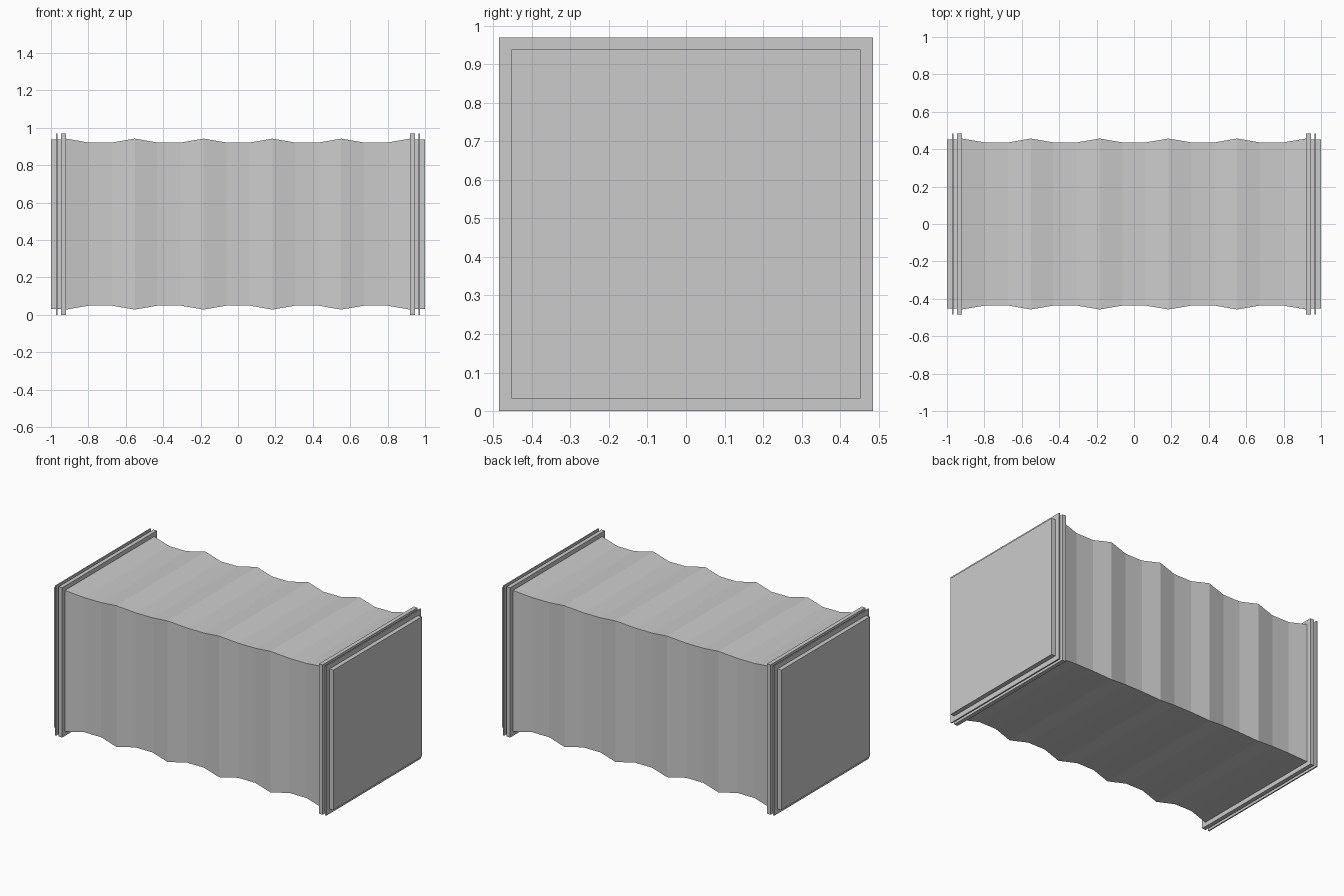
import bpy, bmesh

if "Cube" in bpy.data.objects:
    bpy.data.objects.remove(bpy.data.objects["Cube"])

CZ = 0.485  # height of the duct axis


def square_loft(name, sections):
    """Closed flat-faced square tube along x from (x, half_size) sections."""
    bm = bmesh.new()
    rings = [[bm.verts.new((x, sy * h, CZ + sz * h))
              for sy, sz in ((-1, -1), (1, -1), (1, 1), (-1, 1))]
             for x, h in sections]
    for a, b in zip(rings, rings[1:]):
        for i in range(4):
            j = (i + 1) % 4
            bm.faces.new((a[i], a[j], b[j], b[i]))
    bm.faces.new(rings[0])
    bm.faces.new(rings[-1])
    bmesh.ops.recalc_face_normals(bm, faces=bm.faces)
    mesh = bpy.data.meshes.new(name)
    bm.to_mesh(mesh)
    bm.free()
    obj = bpy.data.objects.new(name, mesh)
    bpy.context.collection.objects.link(obj)
    return obj


# Pleated fabric sleeve: five folds, each slope / flat valley / slope
folds, end, peak, valley = 5, 0.92, 0.457, 0.436
steps = folds * 3
square_loft("bellows_sleeve",
            [(-end + 2 * end * i / steps, peak if i % 3 == 0 else valley)
             for i in range(steps + 1)])

# Matching end fittings on both sides
for side, s in (("left", -1), ("right", 1)):
    # collar that carries the flanges and closes the end
    square_loft(side + "_end_collar", [(s * 0.925, 0.453), (s * 1.0, 0.453)])
    # thick clamping flange next to the sleeve
    square_loft(side + "_clamp_flange", [(s * 0.92, 0.485), (s * 0.946, 0.485)])
    # thin outer mounting flange
    square_loft(side + "_mounting_flange", [(s * 0.964, 0.485), (s * 0.972, 0.485)])
